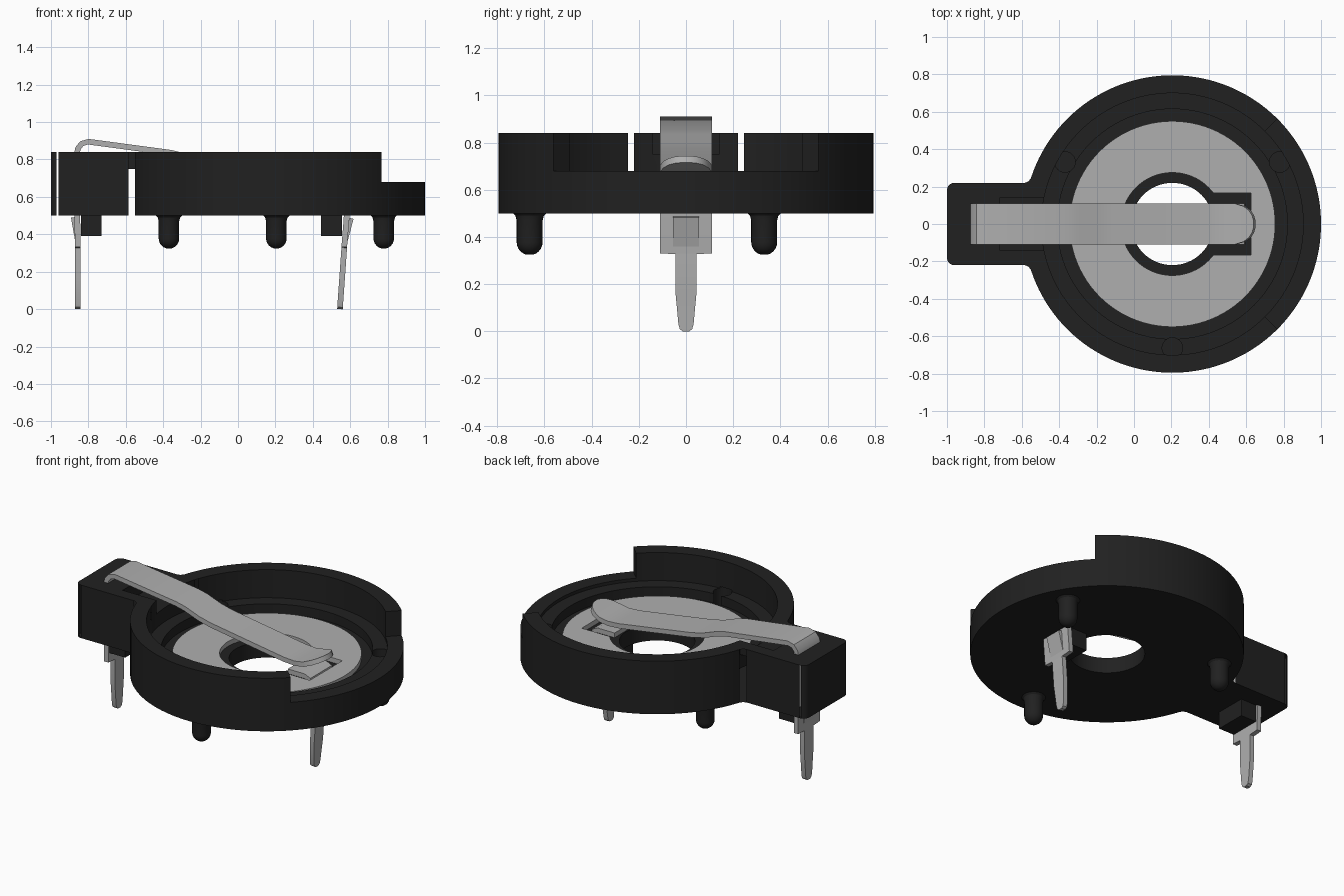
import bpy, bmesh, math
from mathutils import Vector

cube = bpy.data.objects.get("Cube")
if cube:
    bpy.data.objects.remove(cube, do_unlink=True)

CX = 0.205  # centre of the round holder


def material(name, value, rough):
    m = bpy.data.materials.new(name)
    m.use_nodes = True
    m.diffuse_color = (value, value, value, 1)
    b = m.node_tree.nodes["Principled BSDF"]
    b.inputs["Base Color"].default_value = (value, value, value, 1)
    b.inputs["Roughness"].default_value = rough
    return m


BLACK = material("black plastic", 0.015, 0.6)
METAL = material("light grey metal", 0.43, 0.5)


def finish(name, bm, mat):
    bmesh.ops.recalc_face_normals(bm, faces=bm.faces)
    me = bpy.data.meshes.new(name)
    bm.to_mesh(me)
    bm.free()
    me.materials.append(mat)
    me.shade_smooth()
    me.set_sharp_from_angle(angle=math.radians(30))
    ob = bpy.data.objects.new(name, me)
    bpy.context.collection.objects.link(ob)
    return ob


def prism(name, pts, z0, z1, mat=BLACK):
    """Extrude a flat outline between two heights."""
    bm = bmesh.new()
    f = bm.faces.new([bm.verts.new((x, y, z0)) for x, y in pts])
    ext = bmesh.ops.extrude_face_region(bm, geom=[f])["geom"]
    bmesh.ops.translate(bm, vec=(0, 0, z1 - z0),
                        verts=[v for v in ext if isinstance(v, bmesh.types.BMVert)])
    return finish(name, bm, mat)


def arc(cx, cy, r, degrees):
    return [(cx + r * math.cos(math.radians(a)), cy + r * math.sin(math.radians(a))) for a in degrees]


def circle(r, n=96, cx=CX, cy=0):
    return arc(cx, cy, r, [360 * i / n for i in range(n)])


def rect(x0, x1, w):
    return [(x0, -w), (x1, -w), (x1, w), (x0, w)]


def cut(ob, cutters):
    """Subtract the cutters, bake the result and drop the cutters."""
    for c in cutters:
        c.hide_render = True
        mod = ob.modifiers.new("cut", 'BOOLEAN')
        mod.operation, mod.solver, mod.object = 'DIFFERENCE', 'EXACT', c
    bpy.context.view_layer.update()
    dg = bpy.context.evaluated_depsgraph_get()
    me = bpy.data.meshes.new_from_object(ob.evaluated_get(dg))
    ob.modifiers.clear()
    ob.data = me
    for c in cutters:
        bpy.data.objects.remove(c, do_unlink=True)
    me.shade_smooth()
    me.set_sharp_from_angle(angle=math.radians(30))


def strip(name, path, t=0.03, mat=METAL):
    """Bent sheet metal: path of (x, z, half width)."""
    bm = bmesh.new()
    rows = []
    for i, (x, z, w) in enumerate(path):
        a, b = path[max(i - 1, 0)], path[min(i + 1, len(path) - 1)]
        d = Vector((b[0] - a[0], 0, b[1] - a[1])).normalized()
        n = Vector((-d.z, 0, d.x)) * t / 2
        p = Vector((x, 0, z))
        side = Vector((0, w, 0))
        rows.append([bm.verts.new(q) for q in (p + n - side, p + n + side, p - n + side, p - n - side)])
    for r, s in zip(rows, rows[1:]):
        for k in range(4):
            bm.faces.new((r[k], r[(k + 1) % 4], s[(k + 1) % 4], s[k]))
    bm.faces.new(rows[0])
    bm.faces.new(rows[-1])
    return finish(name, bm, mat)


# Holder body outline: round cup with a terminal block on its right side
edge = math.degrees(math.asin(0.245 / 0.795))
half = arc(CX, 0, 0.795, [(180 - edge) * i / 60 for i in range(61)])
half += [(-0.565, 0.227), (-0.585, 0.22)]
half += arc(-0.96, 0.18, 0.04, range(90, 181, 15))
outline = half + [(x, -y) for x, y in reversed(half[1:])]
body = prism("holder_body", outline, 0.5, 0.84)

# Pocket wall has vertices at the edges of the narrow side slits
s0, s1 = (math.degrees(math.asin(y / 0.70)) for y in (0.22, 0.245))
angles = [i * 4 for i in range(90) if abs(abs(i * 4 - 180) - 20) > 2]
angles = sorted(angles + [180 - s0, 180 - s1, 180 + s0, 180 + s1])
cutters = [
    prism("pocket_cutter", arc(CX, 0, 0.70, angles), 0.66, 1.0),
    prism("floor_cutter", circle(0.615), 0.60, 1.0),
    prism("hole_cutter", circle(0.22, 64), 0.3, 1.0),
    prism("low_rim_cutter", [(CX, 0), (CX + 2, -2), (CX + 2, 2)], 0.68, 1.1),
    prism("channel_cutter", rect(-0.72, -0.40, 0.14), 0.75, 1.0),
]
peg_spots = arc(CX, 0, 0.663, (30, 150, 270))
for x, y in peg_spots:
    cutters.append(prism("peg_hole_cutter", circle(0.055, 24, x, y), 0.54, 0.67))
cut(body, cutters)

# Open the slits beside the terminal block
bm = bmesh.new()
bm.from_mesh(body.data)
slits = []
for f in bm.faces:
    c = f.calc_center_median()
    if abs(f.normal.z) < 0.1 and c.x < -0.4 and all(0.218 < abs(v.co.y) < 0.247 for v in f.verts):
        if max(v.co.x for v in f.verts) - min(v.co.x for v in f.verts) < 0.1:
            slits.append(f)
bmesh.ops.delete(bm, geom=slits, context='FACES')
bm.to_mesh(body.data)
bm.free()

# Rounded locating pegs
profile = [(0.075, 0.505), (0.06, 0.49), (0.055, 0.47)]
profile += [(0.055 * math.cos(a), 0.378 - 0.055 * math.sin(a))
            for a in [math.pi / 2 * i / 6 for i in range(6)]]
for i, (px, py) in enumerate(peg_spots):
    bm = bmesh.new()
    n = 24
    rings = [[bm.verts.new((px + r * math.cos(2 * math.pi * k / n), py + r * math.sin(2 * math.pi * k / n), z))
              for k in range(n)] for r, z in profile]
    for a, b in zip(rings, rings[1:]):
        for k in range(n):
            bm.faces.new((a[k], a[(k + 1) % n], b[(k + 1) % n], b[k]))
    bm.faces.new(rings[0])
    bm.faces.new(rings[-1])
    finish(f"locating_peg_{i + 1}", bm, BLACK)

# Blocks behind the pins
prism("right_pin_block", rect(-0.84, -0.73, 0.10), 0.39, 0.505)
prism("left_pin_block", rect(0.445, 0.555, 0.10), 0.39, 0.505)

# Lower contact plate with a round hole and a tab slot
plate = prism("lower_contact_plate", circle(0.55), 0.601, 0.632, METAL)
cut(plate, [prism("plate_hole_cutter", circle(0.275, 64), 0.5, 0.8),
            prism("plate_slot_cutter", rect(CX, 0.625, 0.165), 0.5, 0.8)])

# Upper spring contact, running from its pin up and over to the rounded tip
strip("upper_spring_contact", [
    (-0.857, 0.0, 0.012), (-0.857, 0.01, 0.026), (-0.857, 0.03, 0.032), (-0.857, 0.17, 0.045),
    (-0.857, 0.328, 0.045), (-0.857, 0.332, 0.11), (-0.86, 0.6, 0.11), (-0.865, 0.82, 0.11),
    (-0.855, 0.86, 0.11), (-0.835, 0.885, 0.11), (-0.80, 0.895, 0.11), (-0.36, 0.836, 0.11),
    (-0.30, 0.822, 0.11), (-0.20, 0.785, 0.11), (-0.12, 0.766, 0.11), (0.40, 0.685, 0.11),
    (0.48, 0.68, 0.11), (0.54, 0.69, 0.11), (0.59, 0.708, 0.095), (0.62, 0.72, 0.072),
    (0.637, 0.727, 0.045), (0.645, 0.73, 0.015)])

# Lower contact tab and pin
strip("lower_contact_pin", [
    (0.43, 0.617, 0.11), (0.55, 0.617, 0.11), (0.578, 0.605, 0.11), (0.583, 0.57, 0.11),
    (0.58, 0.48, 0.11), (0.568, 0.332, 0.11), (0.568, 0.328, 0.045), (0.557, 0.17, 0.045),
    (0.547, 0.03, 0.032), (0.546, 0.01, 0.026), (0.545, 0.0, 0.012)])

# Retaining barbs on the pins
strip("right_pin_barb", [(-0.883, 0.49, 0.055), (-0.86, 0.36, 0.055)], 0.02)
strip("left_pin_barb", [(0.608, 0.485, 0.055), (0.575, 0.36, 0.055)], 0.02)
